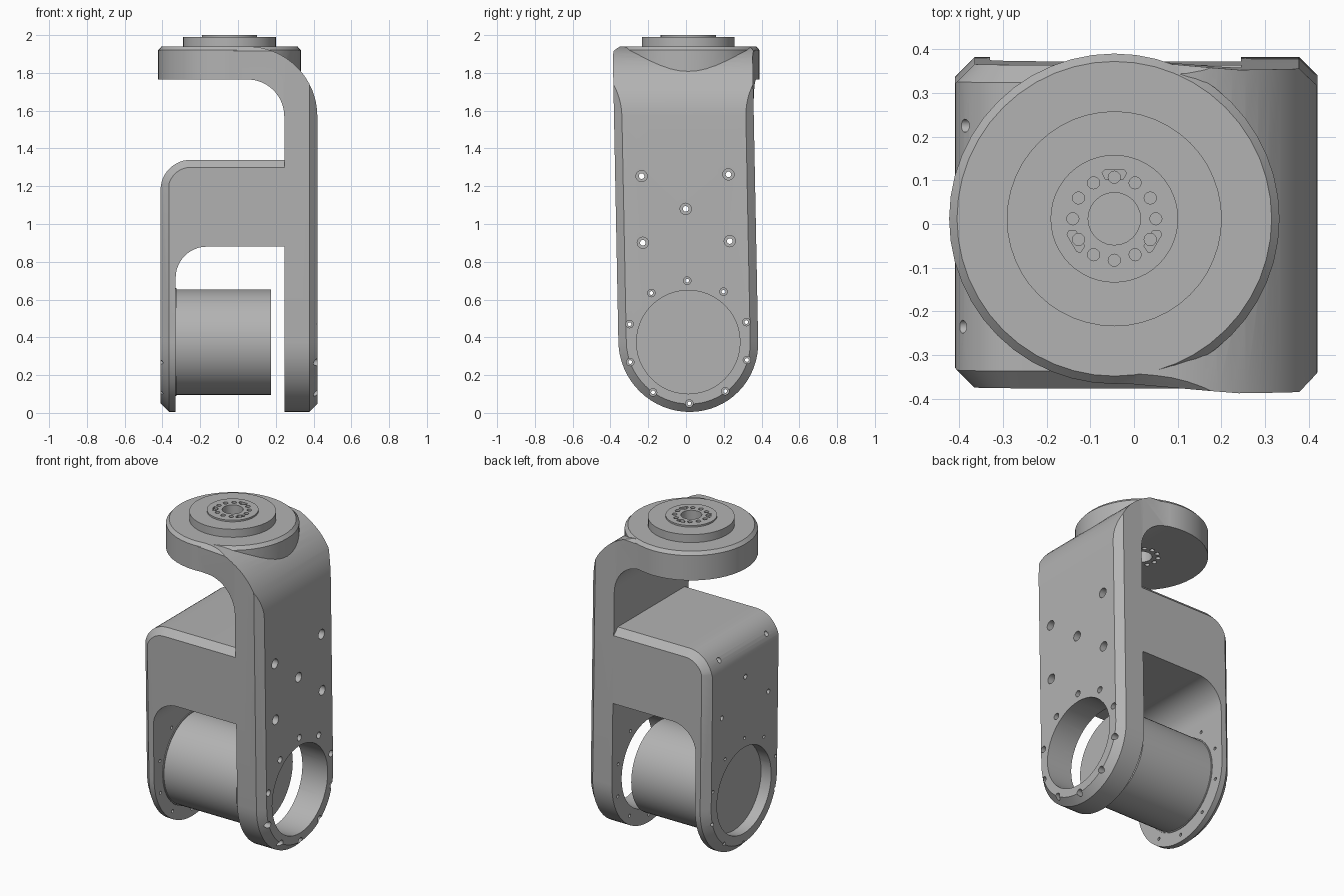
import bpy, bmesh
from math import sin, cos, pi, radians
from mathutils import Vector

if "Cube" in bpy.data.objects:
    bpy.data.objects.remove(bpy.data.objects["Cube"])

grey = bpy.data.materials.new("machined_grey")
grey.use_nodes = True
COLOUR = (0.45, 0.45, 0.45, 1)
grey.diffuse_color = COLOUR
grey.node_tree.nodes["Principled BSDF"].inputs["Base Color"].default_value = COLOUR

PIVOT_Y, PIVOT_Z = 0.012, 0.375
LEAN = 0.0194
HALF = 0.37
DISC = Vector((-0.045, 0.012, 0))


def lean(y, z):
    """Sideways lean of the whole fork."""
    return y + PIVOT_Y - LEAN * (z - PIVOT_Z)


def arc(cx, cz, r, a0, a1, n=12):
    return [(cx + r * cos(radians(a0 + (a1 - a0) * i / n)),
             cz + r * sin(radians(a0 + (a1 - a0) * i / n))) for i in range(n + 1)]


def skin(name, solids):
    """Each solid is a list of rings with equal point counts, capped at both ends."""
    bm = bmesh.new()
    for rings in solids:
        loops = [[bm.verts.new(p) for p in ring] for ring in rings]
        for a, b in zip(loops, loops[1:]):
            for i in range(len(a)):
                j = (i + 1) % len(a)
                bm.faces.new((a[i], a[j], b[j], b[i]))
        bm.faces.new(loops[0][::-1])
        bm.faces.new(loops[-1])
    bmesh.ops.recalc_face_normals(bm, faces=bm.faces)
    mesh = bpy.data.meshes.new(name)
    bm.to_mesh(mesh)
    bm.free()
    mesh.materials.append(grey)
    obj = bpy.data.objects.new(name, mesh)
    bpy.context.collection.objects.link(obj)
    return obj


def turned_x(y, z, steps, n=16):
    """Stepped round solid along x; steps are (x, radius)."""
    return [[(x, y + r * cos(2 * pi * i / n), z + r * sin(2 * pi * i / n))
             for i in range(n)] for x, r in steps]


def turned_z(x, y, steps, n=16):
    """Stepped round solid along z; steps are (z, radius)."""
    return [[(x + r * cos(2 * pi * i / n), y + r * sin(2 * pi * i / n), z)
             for i in range(n)] for z, r in steps]


def boolean(obj, tool, operation, keep=False):
    mod = obj.modifiers.new("cut", 'BOOLEAN')
    mod.operation, mod.solver, mod.object = operation, 'EXACT', tool
    bpy.context.view_layer.objects.active = obj
    bpy.ops.object.modifier_apply(modifier=mod.name)
    if not keep:
        bpy.data.objects.remove(tool)


def side_outline(x, inset=0, shift=0):
    """Tall plate outline with a round foot and clipped top corners."""
    w = HALF - inset
    pts = arc(0, PIVOT_Z, w, 180, 360, 32)
    pts += [(w, 1.917), (w - 0.025, 1.94), (0.025 - w, 1.94), (-w, 1.917)]
    return [(x, lean(y, z) + shift, z) for y, z in pts]


def across(profile, y):
    return [(x, lean(y, z), z) for x, z in profile]


# Main arm: tall right plate that bends over at the top
arm_profile = ([(-0.06, 1.94)] + arc(0.05, 1.57, 0.37, 90, 0, 16)
               + [(0.42, -0.05), (0.245, -0.05)]
               + arc(0.05, 1.57, 0.195, 0, 90, 16) + [(-0.06, 1.765)])
body = skin("fork_body", [[across(arm_profile, -0.6), across(arm_profile, 0.6)]])
envelope = skin("arm_envelope", [[side_outline(-0.1, 0, 0.03), side_outline(0.24),
                                  side_outline(0.378), side_outline(0.425, 0.047)]])
boolean(body, envelope, 'INTERSECT')


# Cross block and thin left plate, with chamfered outer edges
def block_profile(d):
    return ([(0.3, 1.34 - d)] + arc(-0.25, 1.18, 0.16 - d, 90, 180)
            + [(d - 0.41, -0.05), (-0.33, -0.05)]
            + arc(-0.165, 0.715, 0.165, 180, 90) + [(0.3, 0.88)])


block = skin("cross_block", [[across(block_profile(d), y) for y, d in
                              ((-0.38, 0.05), (-0.33, 0), (0.33, 0), (0.38, 0.05))]])
envelope = skin("block_envelope", [[side_outline(-0.415, 0.05), side_outline(-0.365),
                                    side_outline(0.35)]])
boolean(block, envelope, 'INTERSECT')
boolean(body, block, 'UNION')

# Round head at the end of the arm
head = skin("round_head", [turned_z(DISC.x, DISC.y, [(1.765, 0.378), (1.92, 0.378),
                                                     (1.94, 0.36)], 48)])
boolean(body, head, 'UNION')

# Large bores through both plates, bolt holes along x
cuts = [turned_x(PIVOT_Y, PIVOT_Z, span, 48) for span in
        (((-0.6, 0.268), (-0.3, 0.268)), ((0.2, 0.274), (0.6, 0.274)))]


def bolt(y, z, r, big):
    cuts.append(turned_x(y, z, [(-0.6, r), (0.33, r), (0.33, big), (0.6, big)]))


for i in range(10):
    a = radians(91 + 36 * i)
    bolt(PIVOT_Y + 0.325 * cos(a), PIVOT_Z + 0.325 * sin(a), 0.01, 0.02)
for y, z in ((-0.23, 1.258), (0.23, 1.258), (0, 1.08), (-0.23, 0.905), (0.23, 0.905)):
    bolt(lean(y, z), z + LEAN * y, 0.015, 0.03)
boolean(body, skin("bolt_cutter", cuts), 'DIFFERENCE')

# Stepped output flange on the head
flange = skin("output_flange", [turned_z(DISC.x, DISC.y, [
    (1.93, 0.246), (1.99, 0.246), (1.99, 0.146), (2.0, 0.146)], 48)])

# Centre bore and ring of small holes through flange and head
cuts = [turned_z(DISC.x, DISC.y, [(1.7, 0.06), (2.1, 0.06)], 24)]
for i in range(12):
    a = radians(90 + 30 * i)
    cuts.append(turned_z(DISC.x + 0.095 * cos(a), DISC.y + 0.095 * sin(a),
                         [(1.7, 0.014), (2.1, 0.014)], 12))
cutter = skin("ring_cutter", cuts)
boolean(body, cutter, 'DIFFERENCE', keep=True)
boolean(flange, cutter, 'DIFFERENCE')

# Three shallow keyed pockets in the flange face
pockets = []
for i in range(3):
    a = radians(90 + 120 * i)
    out, along = Vector((cos(a), sin(a), 0)), Vector((-sin(a), cos(a), 0))
    plan = [DISC + out * u + along * v for u, v in
            ((0.09, -0.02), (0.105, -0.028), (0.112, -0.022),
             (0.112, 0.022), (0.105, 0.028), (0.09, 0.02))]
    pockets.append([[p + Vector((0, 0, z)) for p in plan] for z in (1.985, 2.1)])
boolean(flange, skin("pocket_cutter", pockets), 'DIFFERENCE')

# Motor barrel fixed to the left plate
barrel = skin("motor_barrel", [turned_x(PIVOT_Y, PIVOT_Z, [
    (-0.34, 0.285), (-0.325, 0.285), (-0.325, 0.279), (0.175, 0.279)], 64)])

for obj in (body, flange, barrel):
    bpy.ops.object.select_all(action='DESELECT')
    obj.select_set(True)
    bpy.context.view_layer.objects.active = obj
    bpy.ops.object.shade_smooth_by_angle(angle=radians(25))
